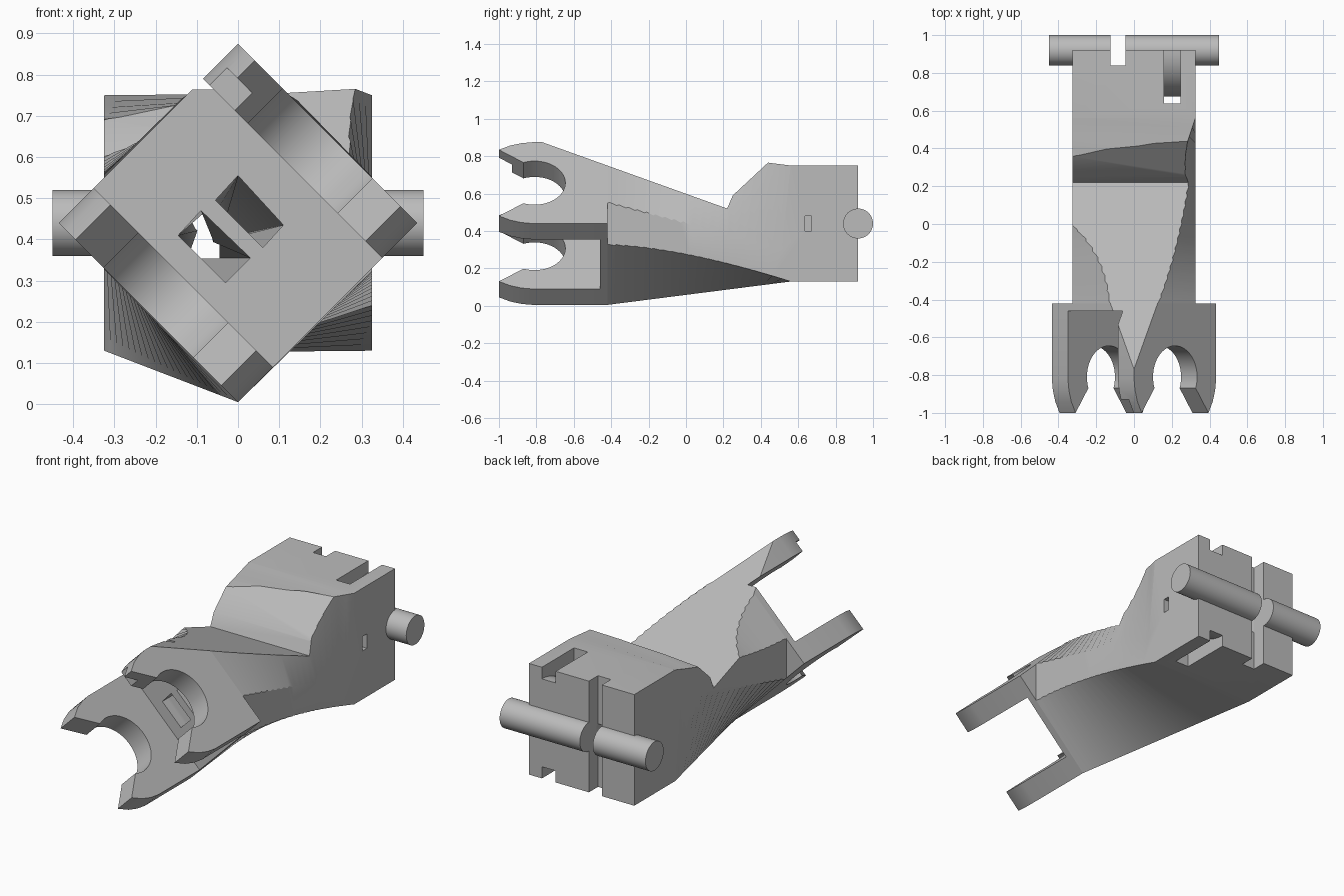
import bpy, bmesh, math
from mathutils import Vector

if "Cube" in bpy.data.objects:
    bpy.data.objects.remove(bpy.data.objects["Cube"])

grey = bpy.data.materials.new("plain_grey")
grey.use_nodes = True
COLOUR = (0.5, 0.5, 0.5, 1)
grey.diffuse_color = COLOUR
grey.node_tree.nodes["Principled BSDF"].inputs["Base Color"].default_value = COLOUR

MID = 0.44       # height of the long axis
HALF = 0.3075    # half side of the tilted front square
S = math.sqrt(0.5)


def loft(name, rings):
    """Closed solid through matching rings of points."""
    bm = bmesh.new()
    loops = [[bm.verts.new(p) for p in ring] for ring in rings]
    n = len(loops[0])
    for a, b in zip(loops, loops[1:]):
        for i in range(n):
            j = (i + 1) % n
            bm.faces.new((a[i], a[j], b[j], b[i]))
    bm.faces.new(loops[0])
    bm.faces.new(loops[-1])
    bmesh.ops.recalc_face_normals(bm, faces=bm.faces)
    mesh = bpy.data.meshes.new(name)
    bm.to_mesh(mesh)
    bm.free()
    mesh.materials.append(grey)
    ob = bpy.data.objects.new(name, mesh)
    bpy.context.collection.objects.link(ob)
    return ob


def prism(name, pts, lo, hi, place):
    return loft(name, [[place(a, b, d) for a, b in pts] for d in (lo, hi)])


def side(y, z, x):
    return Vector((x, y, z))


def tilted(sign):
    """Frame of a fork plate: u along it, y lengthwise, d outwards."""
    return lambda u, y, d: Vector((sign * S * (d + u), y, MID + sign * S * (d - u)))


def box(name, x, y, z):
    return prism(name, [(y[0], z[0]), (y[1], z[0]), (y[1], z[1]), (y[0], z[1])], *x, side)


def disc(radius, cy, count=48):
    return [(cy + radius * math.cos(2 * math.pi * i / count),
             MID + radius * math.sin(2 * math.pi * i / count)) for i in range(count)]


cutters = []


def cut(ob, cutter, operation="DIFFERENCE"):
    mod = ob.modifiers.new("cut", "BOOLEAN")
    mod.operation, mod.solver, mod.object = operation, "EXACT", cutter
    if cutter not in cutters:
        cutters.append(cutter)


# Body: tilted square twisting into an upright block
R = HALF / S
tilt = [Vector(p) for p in ((0, MID - R), (R, MID), (0, MID + R), (-R, MID))]
upright = [Vector(p) for p in ((-.325, .13), (.325, .13), (.325, .75), (-.325, .75))]
rings = []
for i in range(21):
    t = i / 20
    rings.append([(p.x, -.42 + .98 * t, p.y) for p in (a.lerp(b, t) for a, b in zip(tilt, upright))])
rings.append([(p.x, .92, p.y) for p in upright])
body = loft("body", rings)

# Front slab and the two fork plates
slab = loft("front_slab", [[(p.x, y, p.y) for p in tilt] for y in (-.46, -.42)])
edge = [(HALF, -.46), (HALF, -.82), (.30, -.88), (.282, -.94), (.25, -1)]
arc = [(.165 * math.cos(a), -.81 + .165 * math.sin(a))
       for a in (math.radians(-21 + 222 * i / 32) for i in range(33))]
outline = edge + arc + [(-u, y) for u, y in reversed(edge)]
upper_fork = prism("upper_fork", outline, HALF - .12, HALF, tilted(1))
lower_fork = prism("lower_fork", outline, HALF - .12, HALF, tilted(-1))

# Rod across the back
rod = prism("rear_rod", disc(.08, .92), -.45, .45, side)

# Side limits and the sloping saddle cut on top
cut(body, box("width_limit", (-.3249, .3249), (-.6, 1.2), (-.2, 1.2)), "INTERSECT")
saddle = prism("saddle_cutter", [(-.9, .922), (.22, .52), (.25, .59), (.44, .767),
                                 (.44, 1.2), (-.9, 1.2)], -.6, .6, side)
for ob in (body, slab, upper_fork):
    cut(ob, saddle)

# Stepped inner tip of the upper fork
cut(upper_fork, prism("tip_cutter", [(-.4, -1.1), (-.1, -1.1), (-.1, -.93), (-.4, -.93)],
                      .1, HALF - .06, tilted(1)))

# Vertical slit through the back and the rod
slit = box("slit_cutter", (-.125, -.045), (.84, 1.2), (-.1, 1.1))
cut(body, slit)
cut(rod, slit)

# Strap groove around the rear core, with a side window
groove = box("groove_cutter", (.16, .245), (.637, 1.2), (-.1, 1.1))
cut(groove, prism("groove_core", disc(.245, .92, 64), .1, .3, side))
cut(body, groove)
cut(body, box("window_cutter", (.2, .5), (.635, .672), (.4, .48)))

# Two tilted channels leading from the front face to the rear slit
low = [(-.03, .295), (.03, .355), (-.09, .47), (-.145, .41)]
high = [(.06, .38), (.11, .435), (0, .555), (-.055, .495)]
for name, start, z0, z1 in (("low_channel", low, .355, .47), ("high_channel", high, .40, .48)):
    end = [(-.124, z0), (-.046, z0), (-.046, z1), (-.124, z1)]
    channel = loft(name, [[(x, y, z) for x, z in pts]
                          for y, pts in ((-.6, start), (-.4, start), (.86, end))])
    cut(slab, channel)
    cut(body, channel)

# Bake the cuts, then remove the helpers
bpy.context.view_layer.update()
parts = (body, slab, upper_fork, lower_fork, rod)
deps = bpy.context.evaluated_depsgraph_get()
baked = [bpy.data.meshes.new_from_object(ob.evaluated_get(deps)) for ob in parts]
for ob, mesh in zip(parts, baked):
    ob.modifiers.clear()
    ob.data = mesh
for ob in cutters:
    bpy.data.objects.remove(ob)

# Smooth curved surfaces, keep edges sharp
bpy.ops.object.select_all(action="DESELECT")
for ob in parts:
    ob.select_set(True)
bpy.context.view_layer.objects.active = body
bpy.ops.object.shade_smooth_by_angle(angle=math.radians(25))
